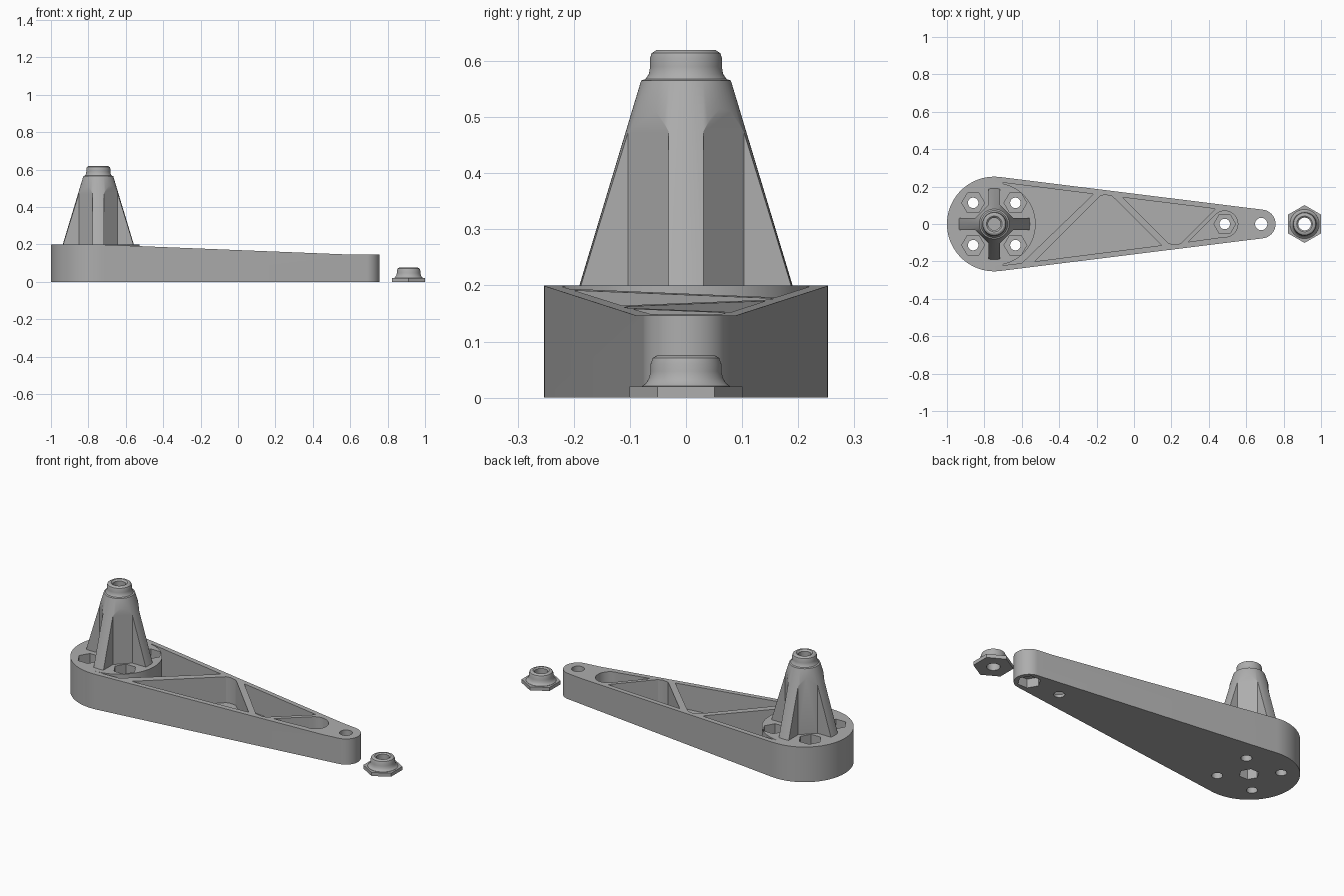
import bpy, bmesh
from math import sin, cos, pi, acos, radians

cube = bpy.data.objects.get("Cube")
if cube:
    bpy.data.objects.remove(cube, do_unlink=True)

grey = bpy.data.materials.new("plain grey")
grey.use_nodes = True
COLOUR = (0.42, 0.42, 0.42, 1)
grey.diffuse_color = COLOUR
grey.node_tree.nodes["Principled BSDF"].inputs["Base Color"].default_value = COLOUR

BIG, SMALL = (-0.747, 0), (0.68, 0)      # arm end centres
BIG_R, SMALL_R = 0.253, 0.077
TOP, LOW, FLOOR = 0.2, 0.146, 0.03


def arc(centre, r, a0, a1, n):
    return [(centre[0] + r * cos(a0 + (a1 - a0) * i / n),
             centre[1] + r * sin(a0 + (a1 - a0) * i / n)) for i in range(n + 1)]


def ring(centre, r, n=48, turn=0.0):
    return arc(centre, r, turn, turn + 2 * pi, n)[:-1]


def finish(bm, name):
    bmesh.ops.recalc_face_normals(bm, faces=bm.faces)
    mesh = bpy.data.meshes.new(name)
    bm.to_mesh(mesh)
    bm.free()
    mesh.materials.append(grey)
    ob = bpy.data.objects.new(name, mesh)
    bpy.context.collection.objects.link(ob)
    return ob


def prism(name, points, lo, hi, axis="z"):
    """Extrude a 2D outline along z, or an xz outline along y."""
    bm = bmesh.new()
    put = (lambda p, h: (p[0], p[1], h)) if axis == "z" else (lambda p, h: (p[0], h, p[1]))
    a = [bm.verts.new(put(p, lo)) for p in points]
    b = [bm.verts.new(put(p, hi)) for p in points]
    bm.faces.new(a)
    bm.faces.new(b)
    for i in range(len(a)):
        j = (i + 1) % len(a)
        bm.faces.new((a[i], a[j], b[j], b[i]))
    return finish(bm, name)


def lathe(name, centre, profile, closed=False, n=64):
    """Revolve a radius/height profile about a vertical axis."""
    bm = bmesh.new()
    rows = []
    for r, z in profile:
        if r == 0:
            rows.append([bm.verts.new((*centre, z))] * n)
        else:
            rows.append([bm.verts.new((x, y, z)) for x, y in ring(centre, r, n)])
    pairs = list(zip(rows, rows[1:])) + ([(rows[-1], rows[0])] if closed else [])
    for p, q in pairs:
        for i in range(n):
            j = (i + 1) % n
            bm.faces.new(list(dict.fromkeys((p[i], p[j], q[j], q[i]))))
    return finish(bm, name)


def combine(ob, tool, operation="DIFFERENCE"):
    """Apply a boolean and drop the tool object."""
    mod = ob.modifiers.new("cut", "BOOLEAN")
    mod.operation, mod.object, mod.solver = operation, tool, "EXACT"
    bpy.context.view_layer.update()
    result = bpy.data.meshes.new_from_object(
        ob.evaluated_get(bpy.context.evaluated_depsgraph_get()))
    ob.modifiers.clear()
    ob.data = result
    bpy.data.objects.remove(tool, do_unlink=True)


def cut(ob, points, lo, hi):
    combine(ob, prism("cutter", points, lo, hi))


# Tapered arm with a sloping top
lean = acos((BIG_R - SMALL_R) / (SMALL[0] - BIG[0]))
outline = arc(SMALL, SMALL_R, -lean, lean, 32) + arc(BIG, BIG_R, lean, 2 * pi - lean, 64)
arm = prism("arm", outline, 0, TOP)
slope = [(BIG[0], TOP), (0.6, LOW), (1.2, LOW), (1.2, 0.5), (BIG[0], 0.5)]
combine(arm, prism("cutter", slope, -0.5, 0.5, "y"))

# Truss pockets
NUT = (0.485, 0)
pockets = [
    [(-0.70, 0.221), (-0.217, 0.16), (-0.60, -0.209), (-0.70, -0.221)],
    [(-0.53, -0.2), (-0.18, 0.15), (-0.155, 0.156), (-0.12, 0.15), (-0.095, 0.128), (0.147, -0.114)],
    [(-0.06, 0.142), (0.435, 0.081), (0.25, -0.104), (0.225, -0.11), (0.185, -0.104)],
    [(0.29, -0.096)] + arc(NUT, 0.07, radians(-97), radians(135), 28),
]
for shape in pockets:
    cut(arm, shape, FLOOR, 0.4)

# Round hub platform
combine(arm, prism("hub", ring(BIG, 0.221, 96), 0.01, TOP), "UNION")

# Bolt holes and nut recesses
D = 0.113
for sx in (-1, 1):
    for sy in (-1, 1):
        spot = (BIG[0] + sx * D, sy * D)
        cut(arm, ring(spot, 0.061, 6), 0.1, 0.4)
        cut(arm, ring(spot, 0.028, 32), -0.1, 0.15)
cut(arm, ring(NUT, 0.058, 6), 0.016, 0.1)
cut(arm, ring(NUT, 0.028, 32), -0.1, 0.1)
cut(arm, ring(SMALL, 0.06, 6), -0.1, 0.05)
cut(arm, ring(SMALL, 0.033, 32), -0.1, 0.4)
cut(arm, ring(BIG, 0.052, 6), -0.1, 0.15)

# Conical post with a rounded collar and a blind bore
post = lathe("post", BIG, [
    (0, 0.19), (0.193, 0.19), (0.08, 0.565), (0.072, 0.568), (0.066, 0.577),
    (0.064, 0.59), (0.064, 0.605), (0.061, 0.614), (0.052, 0.62), (0.042, 0.62),
    (0.033, 0.612), (0.033, 0.3), (0, 0.3)])

# Carve the four quadrants to leave ribs and an eight-sided core
IN, OUT, FAR = 0.031, 0.103, 0.4
quadrant = [(IN, OUT), (OUT, IN), (FAR, IN), (FAR, FAR), (IN, FAR)]
for sx in (-1, 1):
    for sy in (-1, 1):
        cut(post, [(BIG[0] + sx * x, sy * y) for x, y in quadrant], 0.1, 0.56)

# Loose flanged nut
CAP = (0.912, 0)
nut = prism("flanged_nut", ring(CAP, 0.101, 6, pi / 2), 0, 0.02)
collar = lathe("nut_collar", CAP, [
    (0.02, 0.01), (0.079, 0.01), (0.078, 0.021), (0.071, 0.026), (0.066, 0.035),
    (0.063, 0.047), (0.063, 0.06), (0.059, 0.071), (0.05, 0.076), (0.042, 0.076),
    (0.034, 0.07), (0.02, 0.07)], closed=True)
combine(nut, collar, "UNION")
cut(nut, ring(CAP, 0.034, 64), -0.1, 0.3)

# Smooth curved walls, keep hard edges
for ob in (arm, post, nut):
    bpy.ops.object.select_all(action="DESELECT")
    ob.select_set(True)
    bpy.context.view_layer.objects.active = ob
    bpy.ops.object.shade_smooth_by_angle(angle=radians(30))
